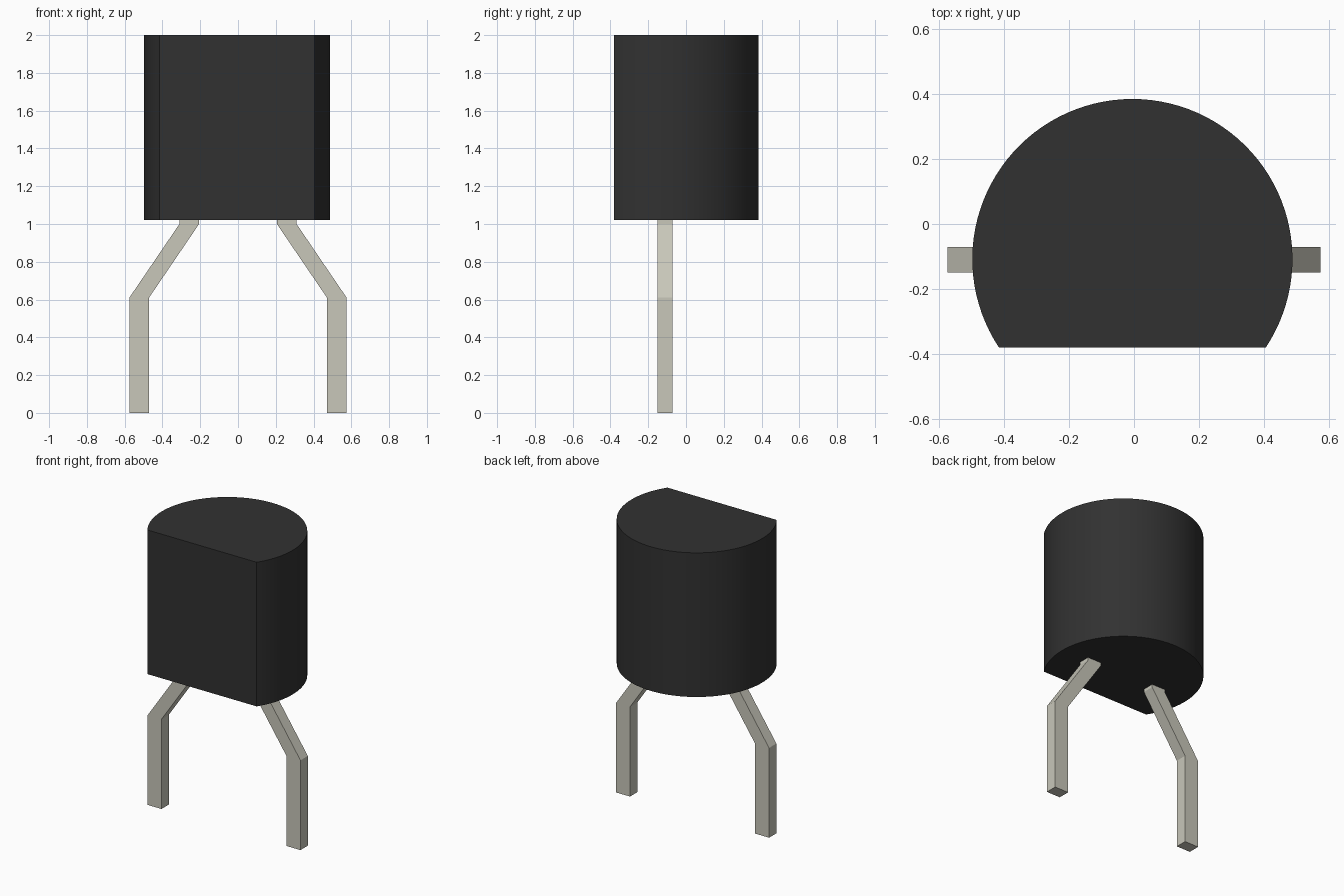
import bpy
import math

default = bpy.data.objects.get("Cube")
if default:
    bpy.data.objects.remove(default, do_unlink=True)


def make_material(name, colour):
    mat = bpy.data.materials.new(name)
    mat.use_nodes = True
    mat.diffuse_color = (*colour, 1)
    mat.node_tree.nodes["Principled BSDF"].inputs["Base Color"].default_value = (*colour, 1)
    return mat


def extrude_profile(name, points, place, start, end, mat):
    """Closed prism: place(a, b, depth) maps profile points into space."""
    n = len(points)
    verts = [place(a, b, d) for d in (start, end) for a, b in points]
    faces = [tuple(range(n)), tuple(range(2 * n - 1, n - 1, -1))]
    faces += [(i, i + n, (i + 1) % n + n, (i + 1) % n) for i in range(n)]
    mesh = bpy.data.meshes.new(name)
    mesh.from_pydata(verts, [], faces)
    mesh.materials.append(mat)
    obj = bpy.data.objects.new(name, mesh)
    bpy.context.collection.objects.link(obj)
    # Make every normal point outward
    bpy.context.view_layer.objects.active = obj
    obj.select_set(True)
    bpy.ops.object.mode_set(mode="EDIT")
    bpy.ops.mesh.select_all(action="SELECT")
    bpy.ops.mesh.normals_make_consistent(inside=False)
    bpy.ops.object.mode_set(mode="OBJECT")
    obj.select_set(False)
    return obj


black = make_material("black_plastic", (0.031, 0.031, 0.031))
metal = make_material("dull_metal", (0.58, 0.57, 0.49))

# Round casing with a flat front
centre_x, centre_y, radius, flat_y = -0.005, -0.108, 0.493, -0.38
cut = math.asin((flat_y - centre_y) / radius)
steps = 72
sweep = math.pi - 2 * cut
arc = [(centre_x + radius * math.cos(cut + sweep * i / steps),
        centre_y + radius * math.sin(cut + sweep * i / steps)) for i in range(steps + 1)]
casing = extrude_profile("casing", arc, lambda a, b, d: (a, b, d), 1.02, 2.0, black)
casing.select_set(True)
bpy.context.view_layer.objects.active = casing
bpy.ops.object.shade_smooth_by_angle(angle=math.radians(30))
casing.select_set(False)

# Two bent flat leads, splaying outward below the casing
lead_path = [(0.523, 0.0), (0.523, 0.61), (0.258, 1.0), (0.258, 1.03)]
half_width = 0.052
outline = [(x + half_width, z) for x, z in lead_path]
outline += [(x - half_width, z) for x, z in reversed(lead_path)]
for name, side in (("left_lead", 1), ("right_lead", -1)):
    extrude_profile(name, outline, lambda a, b, d: (side * a, d, b), -0.15, -0.071, metal)
